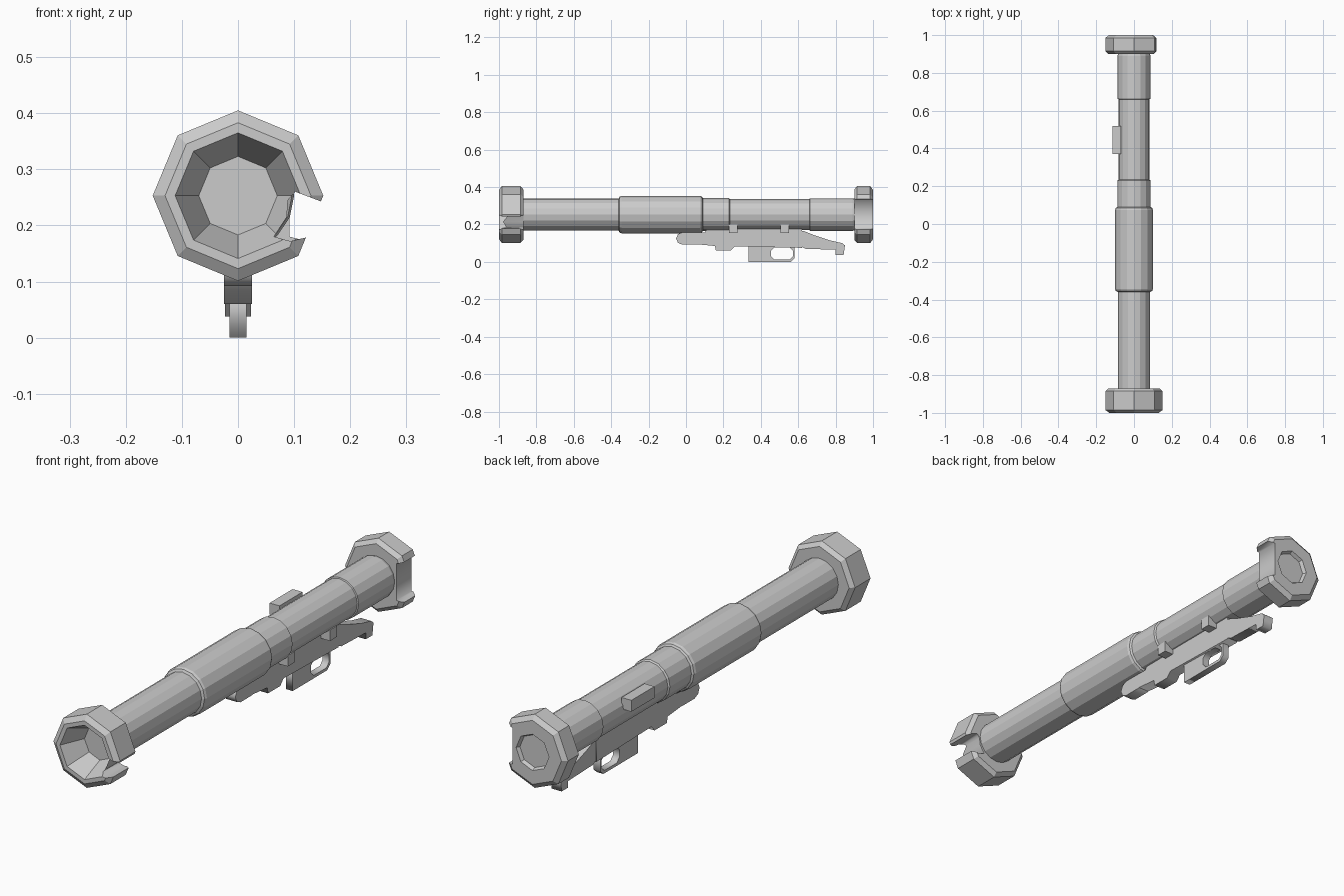
import bpy, bmesh, math

if "Cube" in bpy.data.objects:
    bpy.data.objects.remove(bpy.data.objects["Cube"])

ZC = 0.253  # height of the tube axis


def finish(name, bm):
    bmesh.ops.recalc_face_normals(bm, faces=bm.faces)
    me = bpy.data.meshes.new(name)
    bm.to_mesh(me)
    bm.free()
    ob = bpy.data.objects.new(name, me)
    bpy.context.collection.objects.link(ob)
    return ob


def lathe(name, profile, sides):
    """Capped loft of (y, radius) rings around the tube axis."""
    bm = bmesh.new()
    rings = []
    for y, r in profile:
        rings.append([bm.verts.new((r * math.sin(a), y, ZC + r * math.cos(a)))
                      for a in (2 * math.pi * i / sides for i in range(sides))])
    for a, b in zip(rings, rings[1:]):
        for i in range(sides):
            j = (i + 1) % sides
            bm.faces.new((a[i], a[j], b[j], b[i]))
    bm.faces.new(rings[0])
    bm.faces.new(rings[-1])
    return finish(name, bm)


def box(name, lo, hi):
    bm = bmesh.new()
    bmesh.ops.create_cube(bm, size=1)
    for v in bm.verts:
        v.co = [(l + h) / 2 + c * (h - l) for l, h, c in zip(lo, hi, v.co)]
    return finish(name, bm)


def plate(name, outlines, width, side=True):
    """Extruded outline with holes: (y, z) points if side, else (x, z)."""
    cu = bpy.data.curves.new(name, 'CURVE')
    cu.dimensions, cu.fill_mode, cu.extrude = '2D', 'BOTH', width / 2
    for pts in outlines:
        sp = cu.splines.new('POLY')
        sp.points.add(len(pts) - 1)
        for p, (u, v) in zip(sp.points, pts):
            p.co = (u, v, 0, 1)
        sp.use_cyclic_u = True
    ob = bpy.data.objects.new(name, cu)
    ob.rotation_euler = (math.pi / 2, 0, math.pi / 2 if side else 0)
    bpy.context.collection.objects.link(ob)
    bpy.ops.object.select_all(action='DESELECT')
    ob.select_set(True)
    bpy.context.view_layer.objects.active = ob
    bpy.ops.object.convert(target='MESH')
    ob = bpy.context.object
    bm = bmesh.new()
    bm.from_mesh(ob.data)
    bmesh.ops.remove_doubles(bm, verts=bm.verts, dist=1e-5)
    bmesh.ops.recalc_face_normals(bm, faces=bm.faces)
    bm.to_mesh(ob.data)
    bm.free()
    return ob


def cut(ob, outline, y):
    cutter = plate("notch_cutter", [outline], 0.3, side=False)
    cutter.location.y = y
    cutter.hide_render = True
    mod = ob.modifiers.new("notch", 'BOOLEAN')
    mod.operation, mod.object, mod.solver = 'DIFFERENCE', cutter, 'EXACT'
    bpy.context.view_layer.objects.active = ob
    bpy.ops.object.modifier_apply(modifier=mod.name)
    bpy.data.objects.remove(cutter)


# Stepped launch tube
lathe("tube", [(-0.89, 0.086), (-0.36, 0.086), (-0.355, 0.096), (-0.345, 0.1),
               (0.075, 0.1), (0.085, 0.096), (0.09, 0.088), (0.23, 0.088),
               (0.235, 0.082), (0.66, 0.082), (0.662, 0.087), (0.89, 0.087),
               (0.92, 0.08)], 16)

# Octagonal front bumper with a conical mouth and a side notch
front = lathe("front_bumper", [(-0.9, 0.07), (-1, 0.112), (-1, 0.13), (-0.985, 0.152),
                               (-0.885, 0.152), (-0.87, 0.135), (-0.87, 0.08)], 8)
cut(front, [(0.2, 0.223), (0.102, 0.26), (0.089, 0.245), (0.087, 0.215),
            (0.064, 0.18), (0.093, 0.172), (0.2, 0.196)], -0.93)

# Octagonal rear bumper with a recessed centre and a flat-bottomed side notch
rear = lathe("rear_bumper", [(0.9, 0.08), (0.9, 0.135), (0.915, 0.152), (0.985, 0.152),
                             (1, 0.132), (1, 0.075), (0.985, 0.068)], 8)
cut(rear, [(0.2, 0.36), (0.092, 0.33), (0.092, 0.18), (0.2, 0.15)], 0.95)

# Sight rail on the left side
box("side_rail", (-0.115, 0.37, 0.268), (-0.07, 0.52, 0.315))

# Mounting clips on the right side
for i, y in enumerate((0.23, 0.505)):
    box(f"mount_clip_{i + 1}", (0.0, y, 0.155), (0.066, y + 0.045, 0.2))

# Main firing-mechanism housing
plate("housing", [[(0.05, 0.095), (0.155, 0.085), (0.16, 0.06), (0.24, 0.06),
                   (0.26, 0.083), (0.62, 0.075), (0.62, 0.18), (0.12, 0.18),
                   (0.1, 0.158), (0.05, 0.155)]], 0.05)

# Rounded front knob of the housing
plate("front_knob", [[(-0.02, 0.092), (0.06, 0.092), (0.07, 0.158), (-0.02, 0.158),
                      (-0.043, 0.148), (-0.053, 0.125), (-0.043, 0.102)]], 0.05)

# Rear cocking arm
plate("rear_arm", [[(0.61, 0.085), (0.64, 0.07), (0.8, 0.065), (0.8, 0.038),
                    (0.843, 0.038), (0.85, 0.088), (0.835, 0.1), (0.77, 0.115),
                    (0.68, 0.145), (0.63, 0.165), (0.61, 0.165)]], 0.046)

# Grip and trigger guard with its finger opening
hole = [(0.455, 0.03), (0.472, 0.012), (0.555, 0.012), (0.572, 0.03),
        (0.572, 0.06), (0.555, 0.077), (0.472, 0.077), (0.455, 0.06)]
plate("grip_and_guard", [[(0.335, 0.0), (0.56, 0.0), (0.58, 0.018), (0.58, 0.1),
                          (0.335, 0.1)], hole], 0.03)
